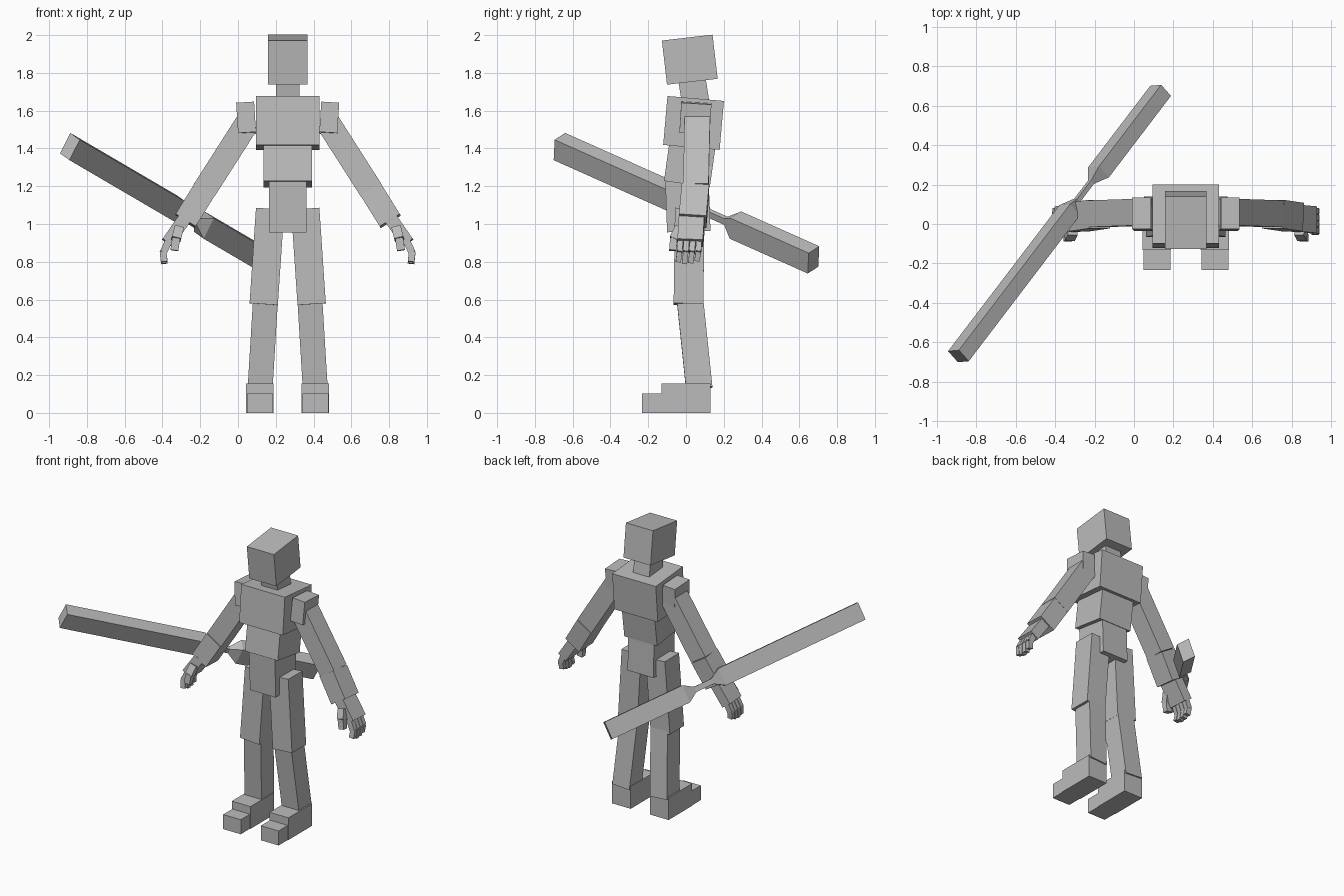
import bpy
import bmesh
from mathutils import Matrix, Vector

cube = bpy.data.objects.get("Cube")
if cube:
    bpy.data.objects.remove(cube, do_unlink=True)

grey = bpy.data.materials.new("plain_grey")
grey.use_nodes = True
colour = (0.5, 0.5, 0.5, 1)
grey.diffuse_color = colour
grey.node_tree.nodes["Principled BSDF"].inputs["Base Color"].default_value = colour

CX = 0.263  # centre line of the figure


def finish(name, bm):
    bmesh.ops.recalc_face_normals(bm, faces=bm.faces)
    mesh = bpy.data.meshes.new(name)
    bm.to_mesh(mesh)
    bm.free()
    mesh.materials.append(grey)
    obj = bpy.data.objects.new(name, mesh)
    bpy.context.collection.objects.link(obj)
    return obj


def block(name, centre, size, tilt=0.0):
    """Box tilted about the x axis, in degrees."""
    bm = bmesh.new()
    turn = Matrix.Rotation(tilt * 3.14159 / 180, 4, 'X')
    matrix = Matrix.Translation(centre) @ turn @ Matrix.Diagonal((*size, 1))
    bmesh.ops.create_cube(bm, size=1, matrix=matrix)
    return finish(name, bm)


def bar(name, start, end, width, depth):
    """Box running from start to end."""
    p, q = Vector(start), Vector(end)
    axis = (q - p).normalized()
    side = Vector((0, 1, 0)).cross(axis).normalized()
    front = axis.cross(side)
    turn = Matrix((side, front, axis)).transposed().to_4x4()
    bm = bmesh.new()
    size = Matrix.Diagonal((width, depth, (q - p).length, 1))
    bmesh.ops.create_cube(bm, size=1, matrix=Matrix.Translation((p + q) / 2) @ turn @ size)
    return finish(name, bm)


# Head and torso
block("head", (CX, 0.02, 1.87), (0.21, 0.27, 0.235), 6.6)
block("neck", (CX, 0.042, 1.70), (0.125, 0.145, 0.14), 9)
block("chest", (CX, 0.04, 1.535), (0.338, 0.30, 0.26), -5)
block("abdomen", (CX, 0.02, 1.32), (0.255, 0.245, 0.22), -8)
block("pelvis", (CX, 0.01, 1.095), (0.20, 0.23, 0.27), 2)

for label, s in (("left", 1), ("right", -1)):
    def at(dx, y, z):
        return (CX + s * dx, y, z)

    # Arm
    bar(f"{label}_shoulder", at(0.225, 0.055, 1.64), at(0.215, 0.045, 1.48), 0.095, 0.16)
    bar(f"{label}_upper_arm", at(0.211, 0.06, 1.54), at(0.441, 0.052, 1.18), 0.128, 0.135)
    bar(f"{label}_forearm", at(0.441, 0.05, 1.18), at(0.543, 0.035, 1.016), 0.125, 0.145)

    # Hand
    bar(f"{label}_palm", at(0.545, 0.03, 1.03), at(0.635, 0.022, 0.90), 0.07, 0.135)
    bar(f"{label}_thumb_base", at(0.575, -0.035, 0.98), at(0.59, -0.065, 0.92), 0.05, 0.045)
    bar(f"{label}_thumb_tip", at(0.59, -0.065, 0.925), at(0.60, -0.07, 0.86), 0.042, 0.038)
    for i, drop in enumerate((0.015, 0.004, 0, 0.01)):
        y = 0.07 - i * 0.033
        bar(f"{label}_finger_base_{i}", at(0.625, y, 0.92), at(0.658, y - 0.005, 0.85), 0.038, 0.03)
        bar(f"{label}_finger_tip_{i}", at(0.66, y - 0.005, 0.855),
            at(0.653, y - 0.012, 0.79 + drop), 0.035, 0.028)

    # Leg and foot
    bar(f"{label}_thigh", at(0.093, 0.02, 1.08), at(0.127, 0.013, 0.575), 0.15, 0.157)
    bar(f"{label}_shin", at(0.118, 0.022, 0.59), at(0.146, 0.07, 0.13), 0.132, 0.14)
    block(f"{label}_heel", at(0.147, 0, 0.078), (0.145, 0.262, 0.156))
    block(f"{label}_toe", at(0.147, -0.175, 0.051), (0.137, 0.116, 0.102))

# Double-ended staff: rectangular section lofted along its axis
tip, butt = Vector((-0.89, -0.67, 1.41)), Vector((0.135, 0.675, 0.81))
wide, thick = Vector((0.055, 0.005, 0.108)), Vector((0.05, -0.056, -0.036))
grip = 0.3
stations = ((0, 1), (0.55, 1), (0.588, grip), (0.655, grip), (0.693, 1), (1, 1))
bm = bmesh.new()
rings = []
for t, scale in stations:
    c = tip.lerp(butt, t)
    rings.append([bm.verts.new(c + (wide * a + thick * b) * scale / 2)
                  for a, b in ((-1, -1), (1, -1), (1, 1), (-1, 1))])
for r0, r1 in zip(rings, rings[1:]):
    for i in range(4):
        j = (i + 1) % 4
        bm.faces.new((r0[i], r0[j], r1[j], r1[i]))
bm.faces.new(rings[0])
bm.faces.new(rings[-1])
finish("staff", bm)
